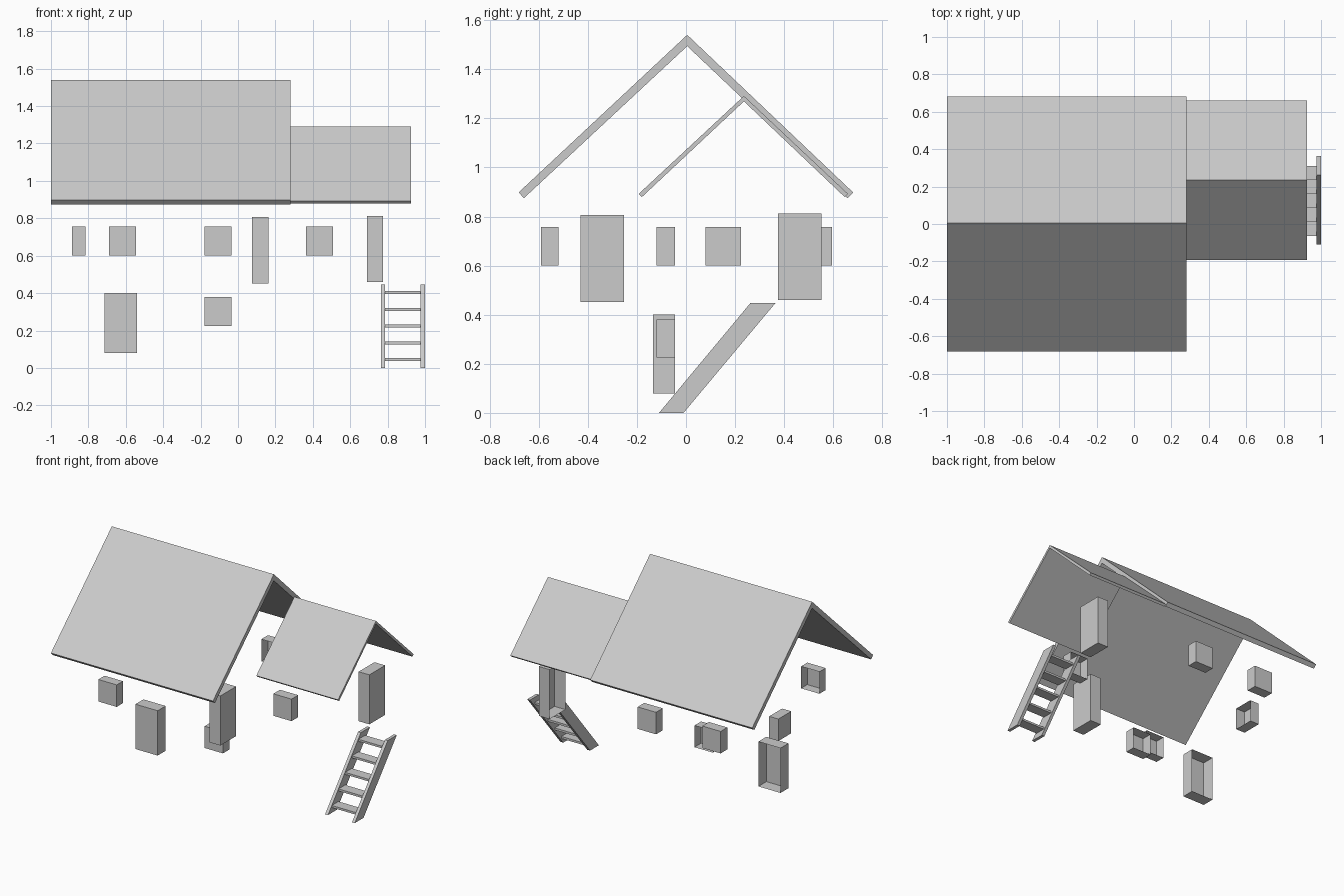
import bpy

if "Cube" in bpy.data.objects:
    bpy.data.objects.remove(bpy.data.objects["Cube"])


def add_mesh(name, verts, faces):
    mesh = bpy.data.meshes.new(name)
    mesh.from_pydata(verts, [], faces)
    mesh.update()
    obj = bpy.data.objects.new(name, mesh)
    bpy.context.collection.objects.link(obj)
    return obj


def extrude_x(name, profile, x0, x1, caps):
    """Sweep a counter-clockwise (y, z) profile along x; caps index the end polygons."""
    n = len(profile)
    verts = [(x, y, z) for x in (x0, x1) for y, z in profile]
    faces = [(i, i + n, (i + 1) % n + n, (i + 1) % n) for i in range(n)]
    faces = [f[::-1] for f in faces]
    faces += [tuple(c[::-1]) for c in caps]
    faces += [tuple(i + n for i in c) for c in caps]
    return add_mesh(name, verts, faces)


def box(name, x, y, z, open_side=None):
    """Box from ranges; open_side leaves out one face."""
    verts = [(a, b, c) for c in z for b in y for a in x]
    sides = {"-z": (0, 2, 3, 1), "+z": (4, 5, 7, 6), "-y": (0, 1, 5, 4),
             "+y": (2, 6, 7, 3), "-x": (0, 4, 6, 2), "+x": (1, 3, 7, 5)}
    return add_mesh(name, verts, [f for k, f in sides.items() if k != open_side])


# Gable roofs: inner left eave, inner ridge, inner right eave, then the outer line back
ROOF_CAPS = [(0, 1, 4, 5), (1, 2, 3, 4)]
extrude_x("main_roof", [(-0.66, 0.875), (0.005, 1.494), (0.658, 0.875),
                        (0.681, 0.898), (0.005, 1.54), (-0.682, 0.898)],
          -1.0, 0.28, ROOF_CAPS)
extrude_x("wing_roof", [(-0.18, 0.879), (0.236, 1.269), (0.647, 0.879),
                        (0.66, 0.892), (0.236, 1.291), (-0.193, 0.892)],
          0.28, 0.925, ROOF_CAPS)

# Windows: shells open towards the inside of the house
UPPER, LOWER = (0.60, 0.757), (0.225, 0.38)
LEFT, MID = (-0.69, -0.545), (-0.18, -0.035)
box("front_upper_window", LEFT, (-0.59, -0.52), UPPER, "+y")
box("front_lower_window", MID, (-0.12, -0.045), LOWER, "+y")
box("wing_front_window", (0.363, 0.507), (-0.12, -0.045), UPPER, "+y")
box("back_left_window", LEFT, (0.52, 0.595), UPPER, "-y")
box("back_middle_window", MID, (0.52, 0.595), UPPER, "-y")
box("side_window", (-0.887, -0.815), (0.08, 0.225), UPPER, "+x")

# Doors: taller shells, also open at the back
box("front_door", (-0.715, -0.54), (-0.135, -0.045), (0.08, 0.40), "+y")
box("balcony_door", (0.075, 0.162), (-0.43, -0.253), (0.452, 0.806), "-x")
box("wing_door", (0.69, 0.775), (0.375, 0.553), (0.46, 0.813), "-x")

# Ladder stair: two slanted stringers and five treads
STRINGER = [(-0.11, 0.0), (-0.01, 0.0), (0.364, 0.447), (0.262, 0.447)]
for name, x0 in (("left_stringer", 0.765), ("right_stringer", 0.977)):
    extrude_x(name, STRINGER, x0, x0 + 0.022, [(0, 1, 2, 3)])
for i in range(5):
    y, z = -0.065 + 0.075 * i, 0.037 + 0.0895 * i
    box(f"tread_{i + 1}", (0.787, 0.977), (y, y + 0.075), (z, z + 0.015))

# Make the closed profiles' normals face outward
import bmesh
for obj in bpy.data.objects:
    if "roof" in obj.name or "stringer" in obj.name:
        bm = bmesh.new()
        bm.from_mesh(obj.data)
        bmesh.ops.recalc_face_normals(bm, faces=bm.faces)
        bm.to_mesh(obj.data)
        bm.free()
